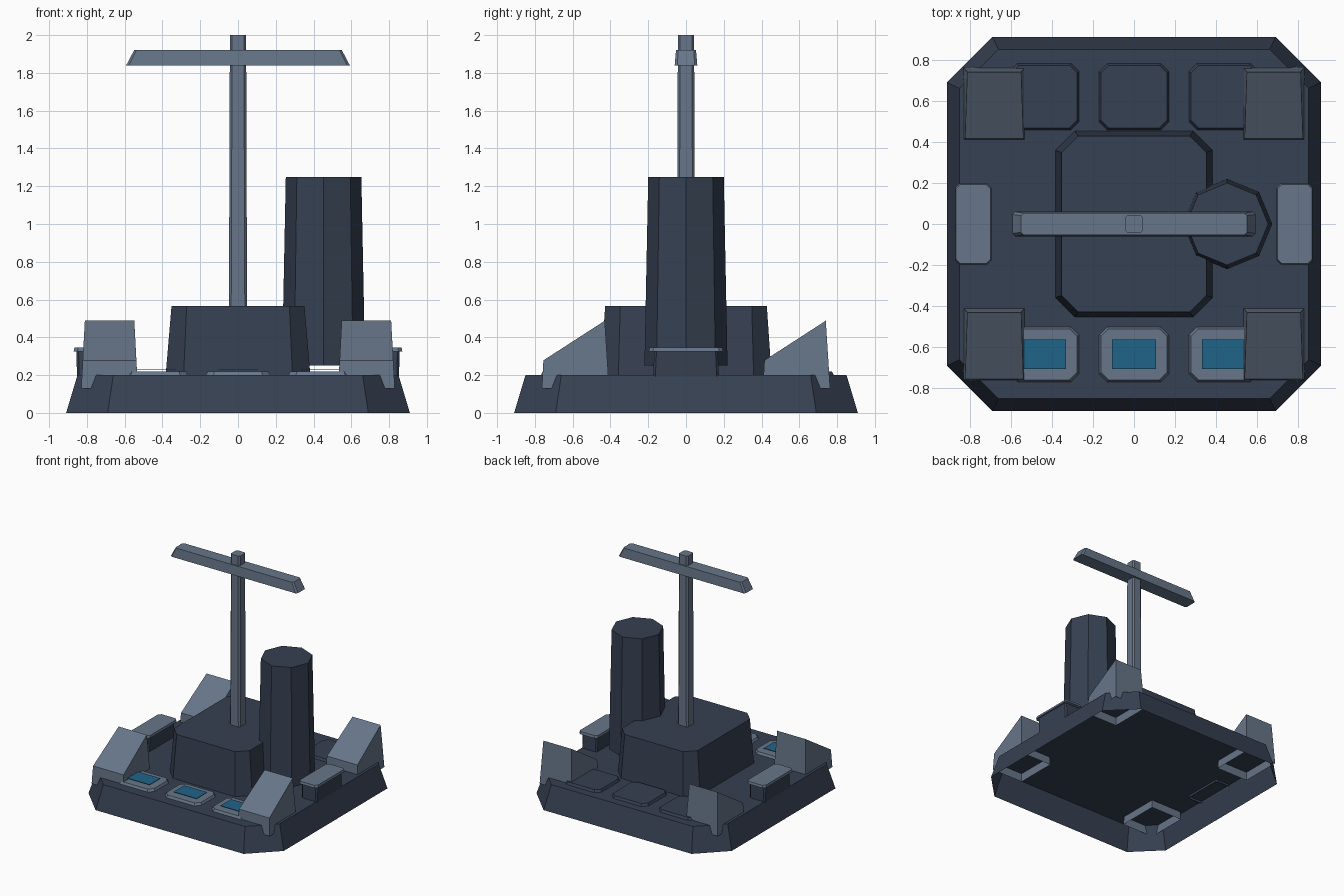
import bpy, bmesh, math

if "Cube" in bpy.data.objects:
    bpy.data.objects.remove(bpy.data.objects["Cube"])


def material(name, rgb):
    m = bpy.data.materials.new(name)
    m.diffuse_color = (*rgb, 1)
    m.use_nodes = True
    m.node_tree.nodes["Principled BSDF"].inputs["Base Color"].default_value = m.diffuse_color
    return m


DARK = material("dark slate", (0.037, 0.052, 0.084))
GREY = material("steel grey", (0.135, 0.180, 0.250))
BLUE = material("panel blue", (0.014, 0.125, 0.245))


def ring(hx, hy, c):
    """Rectangle outline with cut corners, counter-clockwise."""
    if c == 0:
        return [(hx, -hy), (hx, hy), (-hx, hy), (-hx, -hy)]
    return [(hx, -hy + c), (hx, hy - c), (hx - c, hy), (-hx + c, hy),
            (-hx, hy - c), (-hx, -hy + c), (-hx + c, -hy), (hx - c, -hy)]


def loft(name, mat, low, high, closed=False, centre=(0, 0)):
    """Solid between two rings of 3D points; the underside is optional."""
    bm = bmesh.new()
    cx, cy = centre
    a = [bm.verts.new((x + cx, y + cy, z)) for x, y, z in low]
    b = [bm.verts.new((x + cx, y + cy, z)) for x, y, z in high]
    n = len(a)
    for i in range(n):
        j = (i + 1) % n
        bm.faces.new((a[i], a[j], b[j], b[i]))
    bm.faces.new(b)
    if closed:
        bm.faces.new(a[::-1])
    mesh = bpy.data.meshes.new(name)
    bm.to_mesh(mesh)
    bm.free()
    mesh.materials.append(mat)
    ob = bpy.data.objects.new(name, mesh)
    bpy.context.collection.objects.link(ob)
    return ob


def block(name, mat, low, high, z0, z1, centre=(0, 0), closed=False):
    """Tapered block; low and high are (half x, half y, corner cut)."""
    return loft(name, mat, [(x, y, z0) for x, y in ring(*low)],
                [(x, y, z1) for x, y in ring(*high)], closed, centre)


# Hollow base and central building
block("base", DARK, (0.91, 0.91, 0.22), (0.85, 0.85, 0.19), 0, 0.2)
block("central_building", DARK, (0.383, 0.453, 0.095), (0.352, 0.428, 0.08), 0.2, 0.565)

# Eight-sided chimney, lifted just off the deck
octagon = [(math.cos(k * math.pi / 4), math.sin(k * math.pi / 4)) for k in range(8)]
loft("chimney", DARK, [(0.22 * x, 0.22 * y, 0.25) for x, y in octagon],
     [(0.2 * x, 0.2 * y, 1.25) for x, y in octagon], True, (0.453, 0))

# Mast and crossbar
block("mast", GREY, (0.048, 0.048, 0.012), (0.043, 0.043, 0.012), 0.55, 2.0)
block("crossbar", GREY, (0.592, 0.06, 0.014), (0.55, 0.053, 0.012), 1.84, 1.92, closed=True)

# Deck pads: grey framed panels at the front, plain hatches at the back
for i, x in enumerate((-0.437, 0, 0.437)):
    block(f"front_pad_{i}", GREY, (0.17, 0.134, 0.04), (0.16, 0.124, 0.036), 0.2, 0.22, (x, -0.634))
    block(f"blue_panel_{i}", BLUE, (0.107, 0.071, 0), (0.107, 0.071, 0), 0.229, 0.232, (x, -0.634), True)
    block(f"back_hatch_{i}", DARK, (0.17, 0.162, 0.04), (0.16, 0.152, 0.036), 0.2, 0.22, (x, 0.62))

# Side boxes with overhanging lids, and sloped corner wedges
for sx, side in ((-1, "left"), (1, "right")):
    block(f"{side}_box", DARK, (0.07, 0.175, 0.012), (0.074, 0.168, 0.012), 0.18, 0.328, (sx * 0.782, 0))
    block(f"{side}_box_lid", GREY, (0.088, 0.197, 0.02), (0.084, 0.192, 0.02), 0.325, 0.345,
          (sx * 0.782, 0), True)
    for sy, end in ((-1, "front"), (1, "back")):
        low = [(x, y, 0.13) for x, y in ring(0.15, 0.178, 0)]
        high = [(0.142, -0.17, 0.278), (0.131, 0.155, 0.488),
                (-0.131, 0.155, 0.488), (-0.142, -0.17, 0.278)]
        loft(f"{end}_{side}_wedge", GREY, low, high, False, (sx * 0.68, sy * 0.585))
